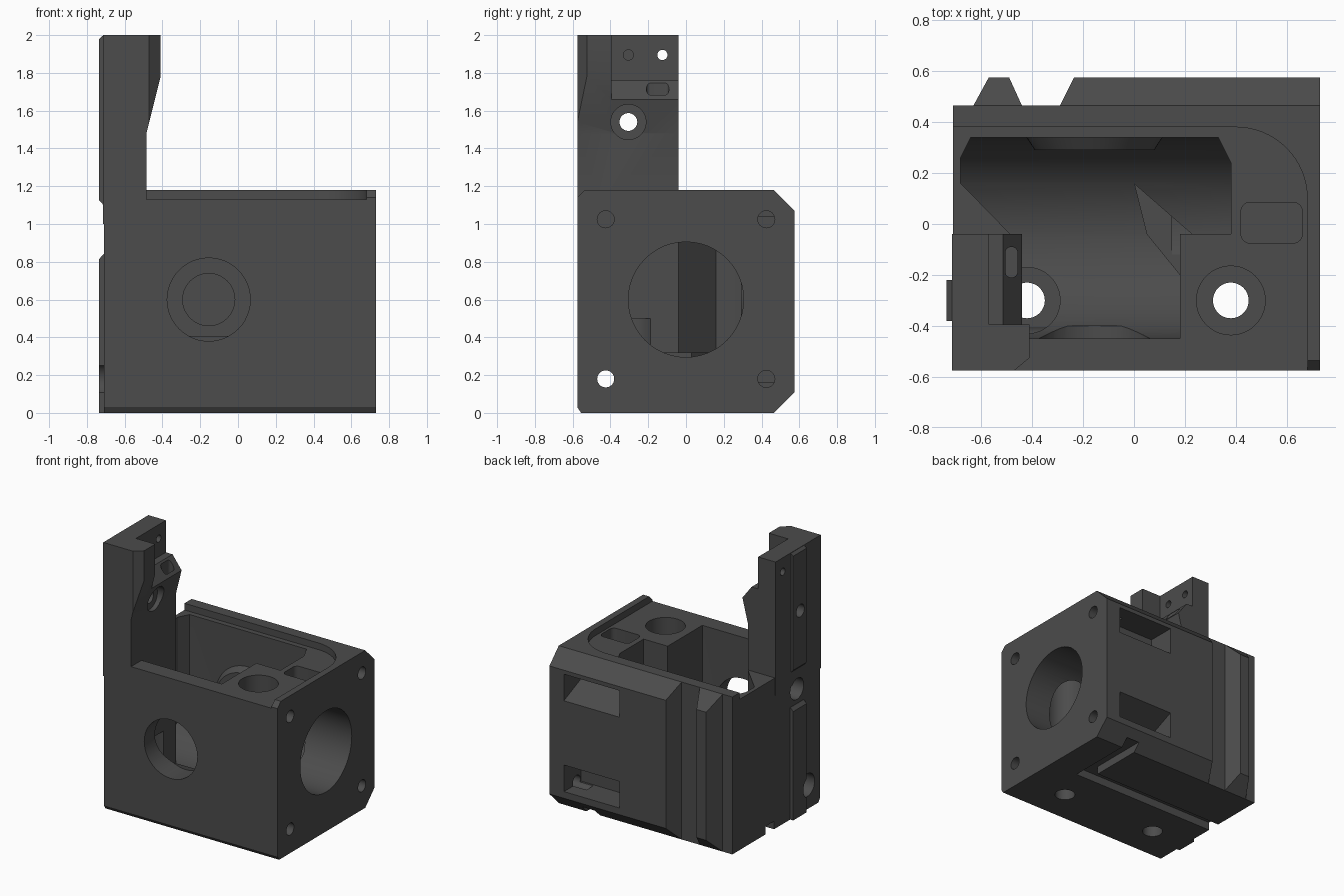
import bpy, bmesh, math
from mathutils import Vector

if "Cube" in bpy.data.objects:
    bpy.data.objects.remove(bpy.data.objects["Cube"])

grey = bpy.data.materials.new("dark grey plastic")
grey.diffuse_color = (0.072, 0.072, 0.072, 1)
grey.use_nodes = True
grey.node_tree.nodes["Principled BSDF"].inputs["Base Color"].default_value = grey.diffuse_color


def place(axis, u, v, t):
    """Outline point (u, v) at distance t along the axis."""
    return {"x": (t, u, v), "y": (u, t, v), "z": (u, v, t)}[axis]


def loft(name, axis, low, high, a, b):
    """Solid between two outlines with equal point counts."""
    bm = bmesh.new()
    lo = [bm.verts.new(place(axis, u, v, a)) for u, v in low]
    hi = [bm.verts.new(place(axis, u, v, b)) for u, v in high]
    bm.faces.new(lo)
    bm.faces.new(hi)
    n = len(lo)
    for i in range(n):
        j = (i + 1) % n
        bm.faces.new((lo[i], lo[j], hi[j], hi[i]))
    bmesh.ops.recalc_face_normals(bm, faces=bm.faces)
    mesh = bpy.data.meshes.new(name)
    bm.to_mesh(mesh)
    bm.free()
    mesh.materials.append(grey)
    ob = bpy.data.objects.new(name, mesh)
    bpy.context.collection.objects.link(ob)
    return ob


def prism(name, axis, pts, a, b):
    return loft(name, axis, pts, pts, a, b)


def rect(u0, u1, v0, v1):
    return [(u0, v0), (u1, v0), (u1, v1), (u0, v1)]


def arc(cu, cv, r, start, end, n):
    return [(cu + r * math.cos(math.radians(start + (end - start) * i / n)),
             cv + r * math.sin(math.radians(start + (end - start) * i / n)))
            for i in range(n + 1)]


def rounded(u0, u1, v0, v1, r):
    pts = []
    for cu, cv, s in ((u1 - r, v1 - r, 0), (u0 + r, v1 - r, 90),
                      (u0 + r, v0 + r, 180), (u1 - r, v0 + r, 270)):
        pts += arc(cu, cv, r, s, s + 90, 6)
    return pts


def rod(name, axis, u, v, r, a, b, r2=None):
    ring = lambda q: arc(u, v, q, 0, 352.5, 47)
    return loft(name, axis, ring(r), ring(r2 or r), a, b)


def combine(target, other, operation="DIFFERENCE"):
    mod = target.modifiers.new("combine", "BOOLEAN")
    mod.operation = operation
    mod.solver = "EXACT"
    mod.object = other
    bpy.context.view_layer.objects.active = target
    bpy.ops.object.modifier_apply(modifier=mod.name)
    bpy.data.objects.remove(other)


# Block: plan with dovetail rail at the back, crossed with chamfered side profile
housing = prism("housing", "z", [
    (-0.71, -0.575), (0.73, -0.575), (0.73, 0.575), (-0.235, 0.575), (-0.29, 0.465),
    (-0.44, 0.465), (-0.49, 0.575), (-0.57, 0.575), (-0.63, 0.465), (-0.71, 0.465)], 0, 1.18)
combine(housing, prism("side_profile", "x", [
    (-0.555, -0.0), (0.465, -0.0), (0.575, 0.11), (0.575, 1.07), (0.465, 1.18),
    (-0.575, 1.18), (-0.575, 0.03)], -1, 1), "INTERSECT")

# Sunken deck on top and corner chip
combine(housing, prism("deck", "z", [(-0.9, -0.7), (0.68, -0.7)]
        + arc(0.4, 0.1, 0.28, 0, 90, 16) + [(-0.9, 0.38)], 1.13, 1.3))
combine(housing, prism("corner_chip", "x", [(-0.6, 1.115), (-0.6, 1.25), (-0.465, 1.25)], 0.6, 0.8))

# Round-bottomed cavity
cavity = prism("cavity", "z", [
    (-0.64, 0.34), (0.33, 0.34), (0.38, 0.24), (0.38, -0.04), (0.18, -0.04), (0.18, -0.45),
    (-0.485, -0.45), (-0.485, -0.04), (-0.68, 0.16), (-0.68, 0.26)], 0.1, 1.3)
combine(cavity, prism("trough", "x", arc(-0.055, 0.6, 0.396, 180, 360, 32)
        + [(0.341, 1.4), (-0.451, 1.4)], -1, 1), "INTERSECT")
combine(housing, cavity)

# Conical boss on the inner back wall, and a guide fin on the floor
combine(housing, rod("boss", "y", -0.155, 0.6, 0.235, 0.29, 0.36, 0.28), "UNION")
combine(housing, prism("fin", "z", [(0.0, 0.16), (0.05, -0.04), (0.18, -0.2), (0.21, -0.2),
                                    (0.23, -0.04)], 0.15, 0.32), "UNION")

# Arm with slanted shoulder, stepped pocket and chamfered front edge
arm = prism("arm", "y", [(-0.715, 1.0), (-0.485, 1.0), (-0.485, 1.48), (-0.41, 1.78),
                         (-0.41, 2.0), (-0.715, 2.0)], -0.575, -0.04)
combine(arm, prism("arm_pocket", "y", [(-0.57, 2.1), (-0.57, 1.76), (-0.515, 1.76),
                                       (-0.44, 1.66), (-0.3, 1.66), (-0.3, 2.1)], -0.395, 0.1))
combine(arm, prism("arm_edge", "z", [(-0.50, -0.60), (-0.35, -0.60), (-0.35, -0.475)], 1.5, 2.1))
combine(arm, prism("arm_slot", "z", rounded(-0.505, -0.457, -0.21, -0.09, 0.023), 1.62, 1.9))
combine(housing, arm, "UNION")

# Key ridges on the left side
for z0, z1, c0, c1 in ((1.1, 2.0, 0.025, 0.02), (0.0, 0.84, 0.0, 0.025)):
    ridge = prism("ridge", "y", [(-0.70, z0), (-0.70, z1), (-0.712, z1), (-0.735, z1 - c1),
                                 (-0.735, z0 + c0), (-0.712, z0)], -0.38, -0.22)
    combine(housing, ridge, "UNION")

# Round holes: axis, centre, radius, start, end
holes = [
    ("x", 0.0, 0.6, 0.305, 0.15, 0.9),          # main bore
    ("y", -0.155, 0.6, 0.22, -0.7, -0.40),      # front opening
    ("y", -0.155, 0.6, 0.138, 0.2, 0.40),       # boss recess
    ("z", 0.38, -0.3, 0.135, 0.25, 1.3),        # screw well
    ("z", 0.38, -0.3, 0.07, -0.1, 0.5),
    ("z", -0.42, -0.3, 0.13, 0.14, 0.5),
    ("z", -0.42, -0.3, 0.07, -0.1, 0.5),
    ("x", -0.425, 0.18, 0.045, -0.9, 0.9),      # corner screws
    ("x", -0.425, 0.18, 0.085, -0.9, -0.62),
    ("x", -0.425, 1.025, 0.045, 0.5, 0.9),
    ("x", 0.425, 0.18, 0.045, 0.5, 0.9),
    ("x", 0.425, 1.025, 0.045, 0.5, 0.9),
    ("x", -0.3, 0.95, 0.08, -0.9, -0.4),        # left side hole
    ("x", -0.305, 1.54, 0.047, -0.9, -0.3),     # arm holes
    ("x", -0.305, 1.54, 0.093, -0.52, -0.3),
    ("x", -0.125, 1.895, 0.027, -0.9, -0.3),
    ("x", -0.305, 1.895, 0.027, -0.62, -0.3),
]
for axis, u, v, r, a, b in holes:
    combine(housing, rod("hole", axis, u, v, r, a, b))

# Nut pocket on the deck
combine(housing, prism("nut_pocket", "z", rounded(0.42, 0.66, -0.075, 0.085, 0.035), 1.0, 1.3))

# Sloped windows on the back
for top in (False, True):
    pts = [(0.37, 0.16), (0.37, 0.27), (0.6, 0.37), (0.6, 0.16)]
    if top:
        pts = [(y, 1.2 - z) for y, z in pts]
    combine(housing, prism("window", "x", pts, 0.15, 0.61))

# Cable grooves on the underside
combine(housing, prism("long_groove", "z", rect(-0.9, 0.5, -0.03, 0.07), -0.1, 0.06))
combine(housing, prism("cross_groove", "z", rect(0.39, 0.5, -0.02, 0.52), -0.1, 0.06))

# Smooth only the round surfaces
bpy.ops.object.select_all(action="DESELECT")
housing.select_set(True)
bpy.context.view_layer.objects.active = housing
bpy.ops.object.shade_smooth_by_angle(angle=math.radians(20))
